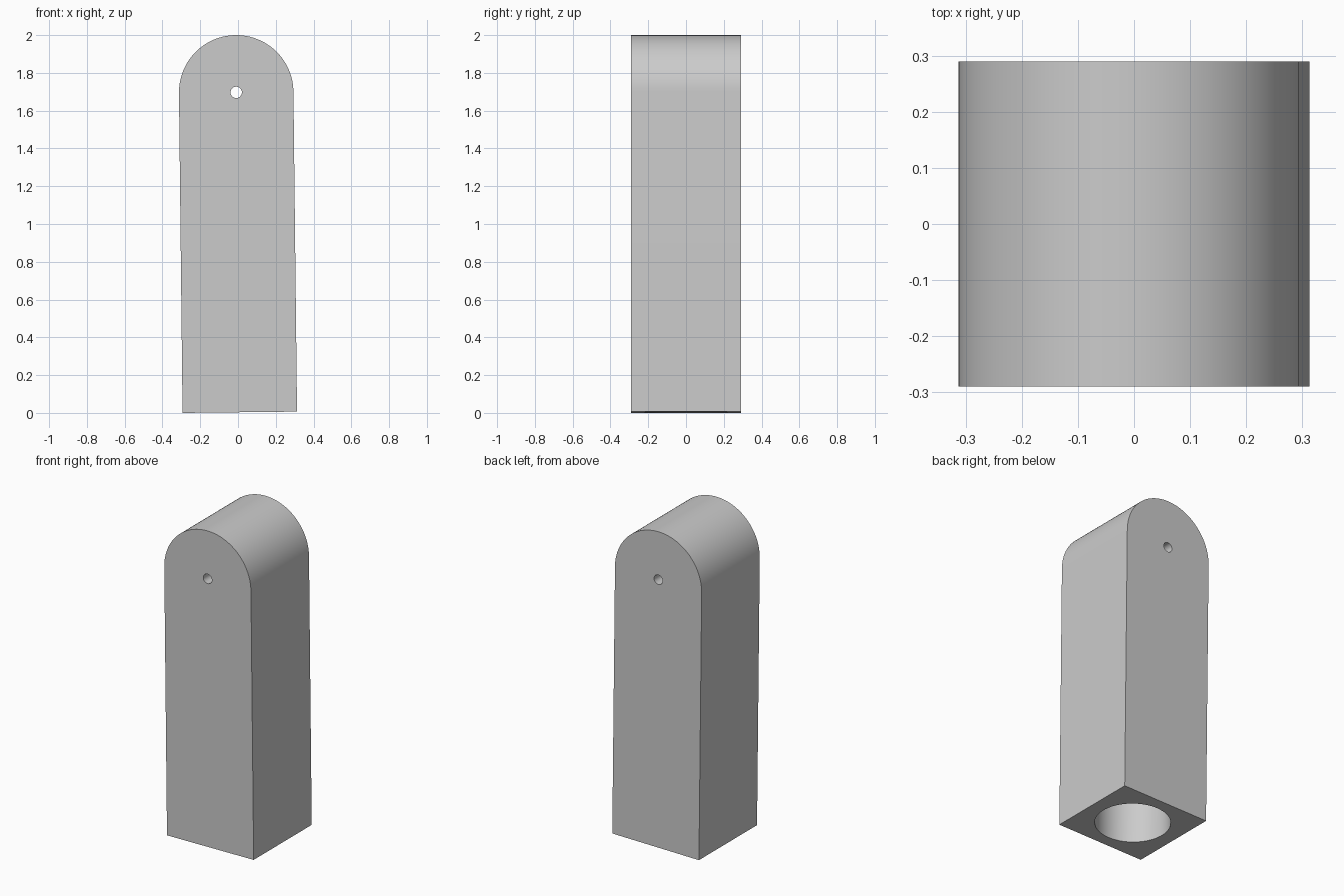
import bpy, bmesh, math

if "Cube" in bpy.data.objects:
    bpy.data.objects.remove(bpy.data.objects["Cube"])

RADIUS = 0.303      # half width of the post and radius of its round top
DEPTH = 0.58
HEIGHT = 1.9967
LEAN = -0.0112      # the post leans very slightly sideways
AXIS_Z = HEIGHT - RADIUS

grey = bpy.data.materials.new("plain grey")
grey.use_nodes = True
colour = (0.6, 0.6, 0.6, 1)
grey.diffuse_color = colour
grey.node_tree.nodes["Principled BSDF"].inputs["Base Color"].default_value = colour


def cutter(name, radius, length, location, rotation=(0, 0, 0)):
    bpy.ops.mesh.primitive_cylinder_add(vertices=96, radius=radius, depth=length,
                                        location=location, rotation=rotation)
    obj = bpy.context.object
    obj.name = name
    obj.data.materials.append(grey)
    return obj


# Post body: arched profile extruded from front to back
bm = bmesh.new()
points = [(-RADIUS, 0), (RADIUS, 0)]
steps = 64
for i in range(steps + 1):
    a = math.pi * i / steps
    points.append((RADIUS * math.cos(a), AXIS_Z + RADIUS * math.sin(a)))
face = bm.faces.new([bm.verts.new((x, -DEPTH / 2, z)) for x, z in points])
extruded = bmesh.ops.extrude_face_region(bm, geom=[face])["geom"]
bmesh.ops.translate(bm, vec=(0, DEPTH, 0),
                    verts=[g for g in extruded if isinstance(g, bmesh.types.BMVert)])
bmesh.ops.recalc_face_normals(bm, faces=bm.faces)
mesh = bpy.data.meshes.new("post")
bm.to_mesh(mesh)
bm.free()
mesh.materials.append(grey)
post = bpy.data.objects.new("post", mesh)
bpy.context.collection.objects.link(post)

# Wide blind bore from below and thin pin hole through the rounded head
BORE = 1.0
cutters = [
    cutter("bore_cutter", 0.217, BORE * 2, (0, 0, 0)),
    cutter("pin_hole_cutter", 0.03, 1, (0, 0, AXIS_Z), (math.pi / 2, 0, 0)),
]
bpy.ops.object.select_all(action="DESELECT")
post.select_set(True)
bpy.context.view_layer.objects.active = post
for c in cutters:
    mod = post.modifiers.new(c.name, "BOOLEAN")
    mod.operation = "DIFFERENCE"
    mod.solver = "EXACT"
    mod.object = c
    bpy.ops.object.modifier_apply(modifier=mod.name)
for c in cutters:
    bpy.data.objects.remove(c)

# Smooth round surfaces, then lean the post and rest it on the ground
bpy.ops.object.shade_smooth_by_angle(angle=math.radians(30))
post.rotation_euler.y = LEAN
post.location = (0.0095, 0, RADIUS * math.sin(-LEAN))
